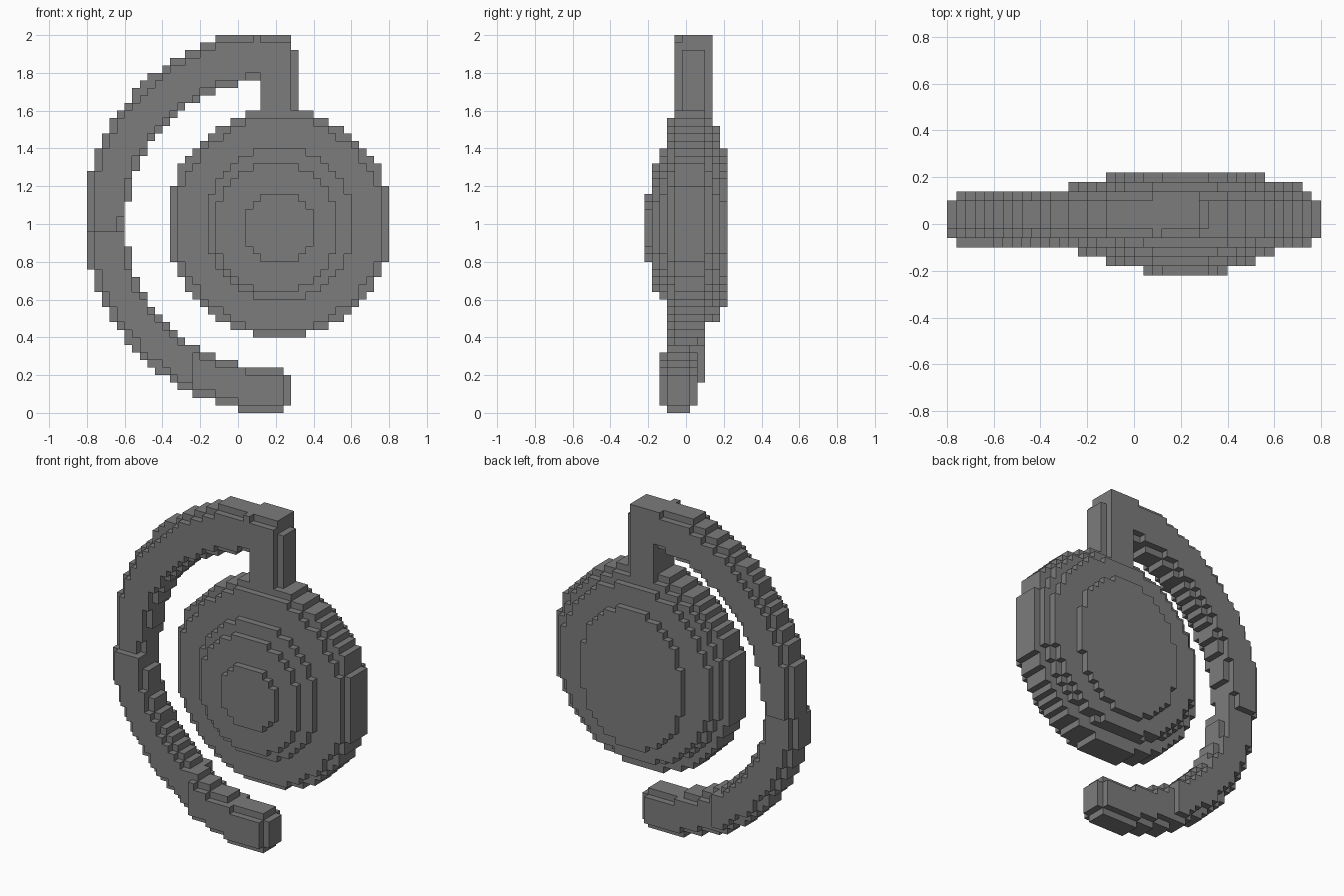
import bpy
import bmesh
import math

STEP = 0.04
CX = 0.2  # shared axis of the ring

if "Cube" in bpy.data.objects:
    bpy.data.objects.remove(bpy.data.objects["Cube"], do_unlink=True)

grey = bpy.data.materials.new("plain grey")
grey.use_nodes = True
grey.diffuse_color = (0.2, 0.2, 0.2, 1)
grey.node_tree.nodes["Principled BSDF"].inputs["Base Color"].default_value = (0.2, 0.2, 0.2, 1)

# The two ends and four corners of a block face, made for each axis
DIRECTIONS = [(axis, sign) for axis in range(3) for sign in (-1, 1)]


def build_blocks(name, inside):
    """Fill the block grid where inside(x, y, z) holds and skin it with flat quads."""
    cells = {}
    for i in range(40):
        for j in range(11):
            for k in range(50):
                p = ((i - 19.5) * STEP, (j - 5) * STEP, (k + 0.5) * STEP)
                if inside(*p):
                    cells[(i, j, k)] = p
    bm = bmesh.new()
    for key, p in cells.items():
        for axis, sign in DIRECTIONS:
            side = list(key)
            side[axis] += sign
            if tuple(side) in cells:
                continue
            u, v = (axis + 1) % 3, (axis + 2) % 3
            corners = []
            for a, b in ((-1, -1), (1, -1), (1, 1), (-1, 1)):
                c = list(p)
                c[axis] += sign * STEP / 2
                c[u] += a * STEP / 2
                c[v] += b * STEP / 2
                corners.append(bm.verts.new(c))
            bm.faces.new(corners if sign > 0 else corners[::-1])
    bmesh.ops.remove_doubles(bm, verts=bm.verts, dist=STEP / 10)
    mesh = bpy.data.meshes.new(name)
    bm.to_mesh(mesh)
    bm.free()
    mesh.materials.append(grey)
    obj = bpy.data.objects.new(name, mesh)
    bpy.context.collection.objects.link(obj)
    return obj


# Stepped disc layers: back limit y, centre x, centre z, radius x, radius z
LAYERS = [
    (-0.18, 0.22, 0.98, 0.19, 0.19),
    (-0.14, 0.20, 0.98, 0.325, 0.345),
    (-0.10, 0.22, 1.00, 0.385, 0.405),
    (-0.06, 0.22, 1.00, 0.55, 0.565),
    (0.10, 0.22, 1.003, 0.5995, 0.5995),
    (0.14, 0.22, 1.02, 0.55, 0.55),
    (0.18, 0.22, 1.00, 0.505, 0.525),
    (0.22, 0.22, 0.98, 0.345, 0.425),
]


def disc(x, y, z):
    for limit, cx, cz, rx, rz in LAYERS:
        if y < limit:
            return math.hypot((x - cx) / rx, (z - cz) / rz) <= 1
    return False


# Hook ring: rounded bar that drifts forward on its way down
def ring(x, y, z):
    outer = math.hypot(x - CX, z - 1.015)
    inner = math.hypot((x - CX) / 0.79, (z - 1) / 0.765)
    if outer > 1.012 or inner < 1 or x > 0.28 or (z > 1 and x > 0.12):
        return False
    tip = x > 0.24
    if tip and not 0.04 < z < 0.2:
        return False
    drift = 0.04 if z > 0.96 else (-0.04 if x > -0.24 else 0)
    edge = outer > 0.975 or inner < 1.04 or tip
    return abs(y - drift) < (0.05 if edge else 0.09)


# Stem from the ring top to the disc, with a trimmed outer edge
def stem(x, y, z):
    if not (0.12 < x < 0.32 and z > 1.52):
        return False
    if x > 0.28:
        return z < 1.92 and -0.02 < y < 0.10
    return (-0.02 if z > 1.96 else -0.06) < y < 0.14


build_blocks("stepped_disc", disc)
build_blocks("hook_ring", ring)
build_blocks("stem", stem)
